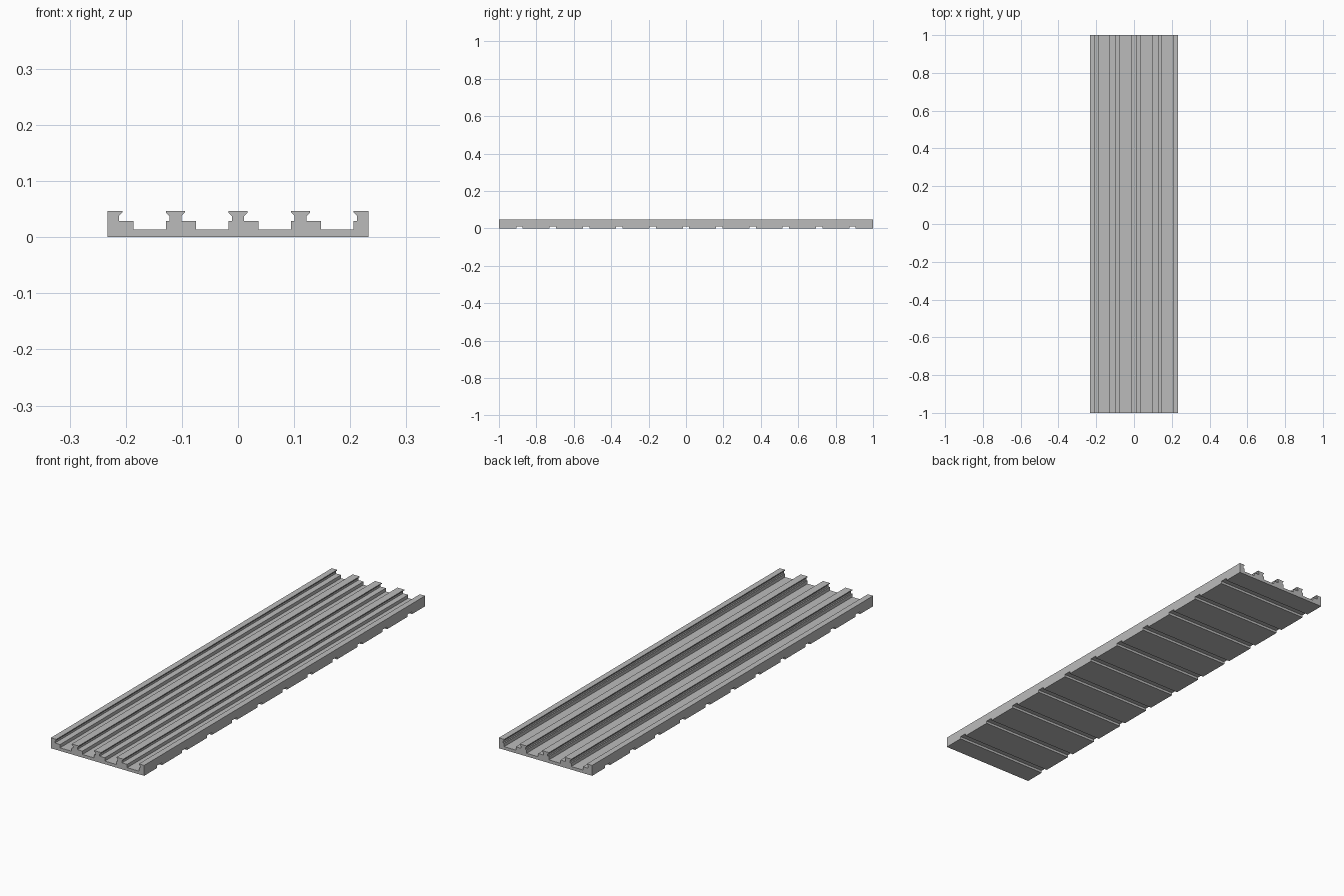
import bpy
import bmesh

cube = bpy.data.objects.get("Cube")
if cube:
    bpy.data.objects.remove(cube, do_unlink=True)

HALF_W, HALF_L = 0.2325, 1.0
FLOOR, LEDGE, FLARE, TOP = 0.014, 0.029, 0.038, 0.047
PITCH, RAIL_COUNT = 0.1115, 5

grey = bpy.data.materials.new("plain grey")
grey.use_nodes = True
colour = (0.5, 0.5, 0.5, 1)
grey.diffuse_color = colour
grey.node_tree.nodes["Principled BSDF"].inputs["Base Color"].default_value = colour


def make_object(name, bm):
    bmesh.ops.recalc_face_normals(bm, faces=bm.faces)
    mesh = bpy.data.meshes.new(name)
    bm.to_mesh(mesh)
    bm.free()
    mesh.materials.append(grey)
    obj = bpy.data.objects.new(name, mesh)
    bpy.context.collection.objects.link(obj)
    return obj


def left_flank(c):
    """Undercut side of a rail, climbing from the channel floor."""
    return [(c - 0.017, FLOOR), (c - 0.017, LEDGE), (c - 0.011, LEDGE),
            (c - 0.011, FLARE), (c - 0.017, FLARE + 0.006), (c - 0.017, TOP)]


def right_flank(c):
    """Undercut side of a rail, dropping over a ledge to the floor."""
    return [(c + 0.017, TOP), (c + 0.017, FLARE + 0.006), (c + 0.011, FLARE),
            (c + 0.011, LEDGE), (c + 0.0365, LEDGE), (c + 0.0365, FLOOR)]


# Cross-section of the grooved plank: outer walls are half rails
profile = [(-HALF_W, 0), (-HALF_W, TOP)]
for i in range(RAIL_COUNT):
    centre = (i - (RAIL_COUNT - 1) / 2) * PITCH
    if i > 0:
        profile += left_flank(centre)
    if i < RAIL_COUNT - 1:
        profile += right_flank(centre)
profile += [(HALF_W, TOP), (HALF_W, 0)]

# Extrude the section along the length
bm = bmesh.new()
end = bm.faces.new([bm.verts.new((x, -HALF_L, z)) for x, z in profile])
result = bmesh.ops.extrude_face_region(bm, geom=[end])
moved = [v for v in result["geom"] if isinstance(v, bmesh.types.BMVert)]
bmesh.ops.translate(bm, verts=moved, vec=(0, 2 * HALF_L, 0))
plank = make_object("ribbed_plank", bm)

# Cross grooves on the underside
bm = bmesh.new()
for i in range(-5, 6):
    box = bmesh.ops.create_cube(bm, size=1)["verts"]
    bmesh.ops.scale(bm, verts=box, vec=(1, 0.034, 0.022))
    bmesh.ops.translate(bm, verts=box, vec=(0, i * 0.178, 0))
cutter = make_object("groove_cutter", bm)
cutter.hide_render = True

cut = plank.modifiers.new("underside grooves", "BOOLEAN")
cut.operation = "DIFFERENCE"
cut.solver = "EXACT"
cut.object = cutter

# Apply the cut and discard the helper
bpy.context.view_layer.objects.active = plank
bpy.ops.object.modifier_apply(modifier=cut.name)
bpy.data.objects.remove(cutter, do_unlink=True)
